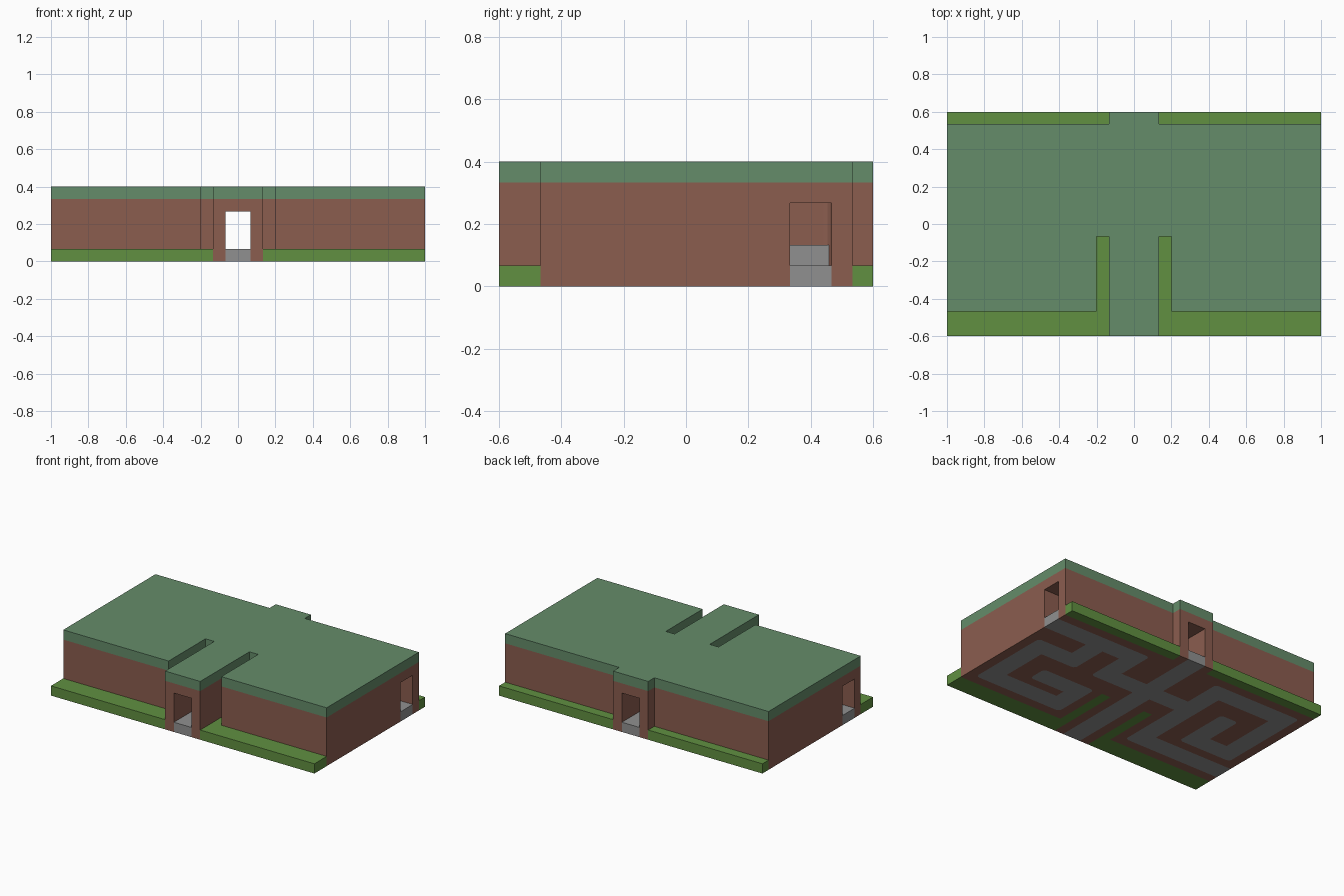
import bpy
import bmesh

cube = bpy.data.objects.get("Cube")
if cube:
    bpy.data.objects.remove(cube, do_unlink=True)

U = 1 / 15  # plan module: the site is 30 x 18 modules
NX, NY = 30, 18


def material(name, rgb):
    m = bpy.data.materials.new(name)
    m.use_nodes = True
    m.diffuse_color = (*rgb, 1)
    m.node_tree.nodes["Principled BSDF"].inputs["Base Color"].default_value = (*rgb, 1)
    return m


brick = material("brick brown", (0.258, 0.110, 0.078))
grass = material("grass green", (0.119, 0.279, 0.053))
stone = material("stone grey", (0.28, 0.28, 0.28))
roofing = material("roof green", (0.130, 0.262, 0.144))


def rect(i0, i1, j0, j1):
    return {(i, j) for i in range(i0, i1) for j in range(j0, j1)}


def prism(name, cells, z0, z1, mat, rounding=0):
    """Extrude a plan made of modules, with optional rounded outer corners."""
    bm = bmesh.new()
    verts = {}

    def vert(i, j):
        if (i, j) not in verts:
            verts[i, j] = bm.verts.new((i * U - 1, j * U - NY * U / 2, z0))
        return verts[i, j]

    for i, j in sorted(cells):
        bm.faces.new([vert(i, j), vert(i + 1, j), vert(i + 1, j + 1), vert(i, j + 1)])
    if rounding:
        corners = [v for (i, j), v in verts.items()
                   if len(v.link_faces) == 1 and 0 < i < NX and 0 < j < NY]
        bmesh.ops.bevel(bm, geom=corners, offset=rounding, segments=3,
                        profile=0.5, affect='VERTICES')
    ext = bmesh.ops.extrude_face_region(bm, geom=bm.faces[:], use_keep_orig=True)
    top = [g for g in ext["geom"] if isinstance(g, bmesh.types.BMVert)]
    bmesh.ops.translate(bm, verts=top, vec=(0, 0, z1 - z0))
    bmesh.ops.recalc_face_normals(bm, faces=bm.faces[:])
    mesh = bpy.data.meshes.new(name)
    bm.to_mesh(mesh)
    bm.free()
    mesh.materials.append(mat)
    ob = bpy.data.objects.new(name, mesh)
    bpy.context.collection.objects.link(ob)
    return ob


# Plan: lawn strips and the two slots beside the entrance
site = rect(0, NX, 0, NY)
lawn = set()
for i0, i1, slot in ((0, 13, 12), (17, 30, 17)):
    lawn |= rect(i0, i1, 0, 2) | rect(i0, i1, 17, 18) | rect(slot, slot + 1, 2, 8)
building = site - lawn

# Plan: passages, running one module past each doorway
row1, row2, row3, row4 = (3, 5), (6, 8), (10, 12), (14, 16)
passages = rect(14, 16, -1, 19) | rect(9, 21, *row3)
passages |= (rect(19, 31, *row4) | rect(19, 21, 10, 16) | rect(19, 21, 3, 8)
             | rect(19, 29, *row1) | rect(27, 29, 3, 12) | rect(23, 29, *row3)
             | rect(19, 25, *row2) | rect(23, 25, 10, 16))
passages |= (rect(-1, 11, *row1) | rect(9, 11, 3, 12) | rect(9, 11, 10, 16)
             | rect(1, 11, *row4) | rect(1, 3, 6, 16) | rect(1, 7, *row2)
             | rect(5, 7, 6, 12))

# Solid layers
prism("lawn", lawn, 0, U, grass)
prism("roof", building, 5 * U, 6 * U, roofing)
prism("passage_floor", passages & site, 0, U, stone, 0.025)
walls = prism("walls", building, 0, 5 * U, brick)

# Hollow the passages and doorways out of the walls
cutter = prism("passage_cutter", passages, -U, 4 * U, brick, 0.025)
cutter.hide_render = True
cutter.hide_set(True)
mod = walls.modifiers.new("passages", 'BOOLEAN')
mod.operation = 'DIFFERENCE'
mod.solver = 'EXACT'
mod.object = cutter
bpy.context.view_layer.objects.active = walls
bpy.ops.object.modifier_apply(modifier=mod.name)
bpy.data.objects.remove(cutter, do_unlink=True)

# Stone skirting on the wall facing the side doorway
skirting = prism("stone_skirting", rect(19, 20, *row4), U, 2 * U, stone)
for v in skirting.data.vertices:
    if v.co.x > 19.5 * U - 1:
        v.co.x -= U - 0.008
